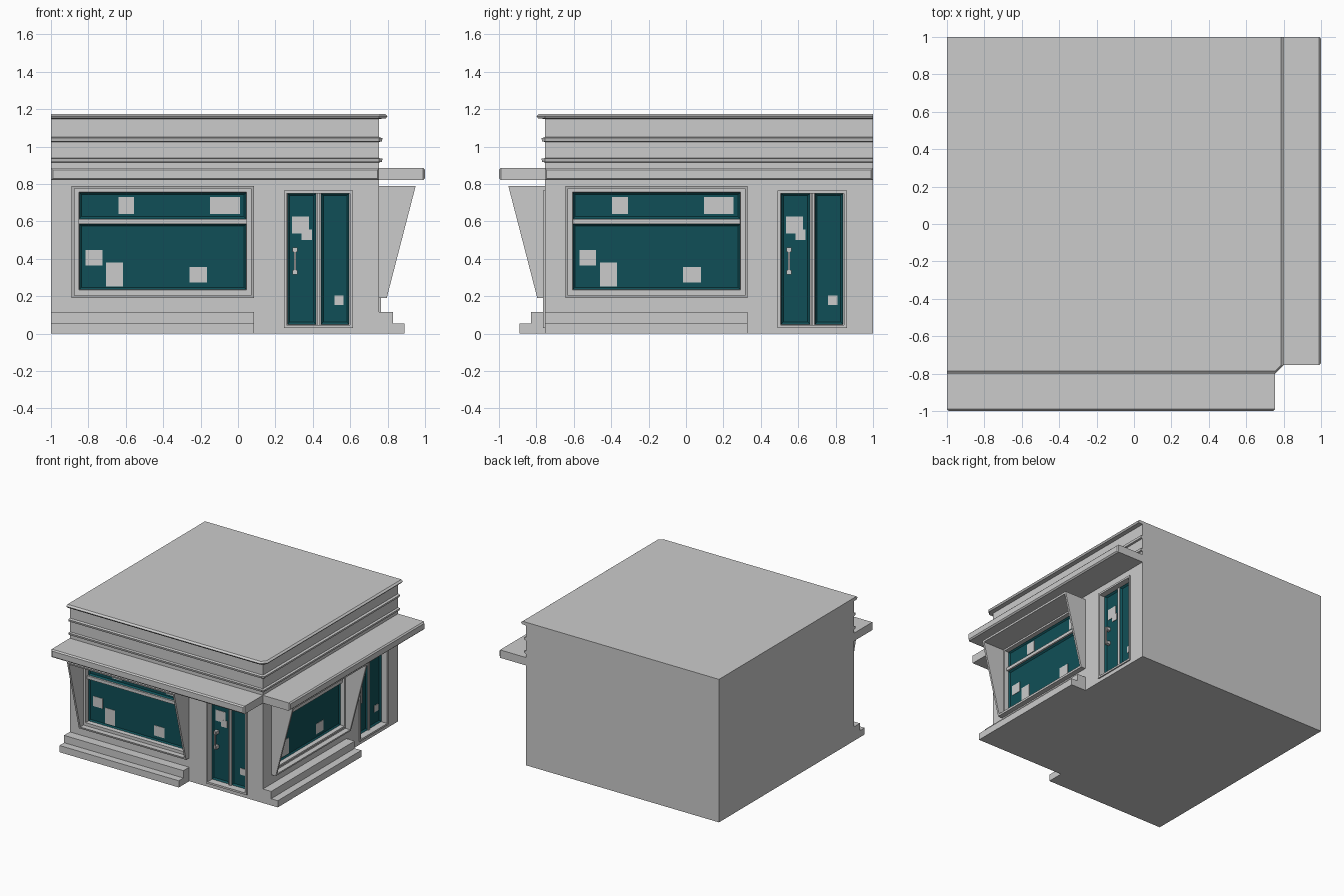
import bpy, bmesh
from math import radians
from mathutils import Matrix

if "Cube" in bpy.data.objects:
    bpy.data.objects.remove(bpy.data.objects["Cube"])

WALL = 0.755                      # distance of both shop fronts from the centre
TO_SIDE = Matrix.Translation((0, 1 - WALL, 0)) @ Matrix.Rotation(radians(90), 4, "Z")


def material(name, rgb):
    m = bpy.data.materials.new(name)
    m.use_nodes = True
    color = (*rgb, 1)
    m.diffuse_color = color
    m.node_tree.nodes["Principled BSDF"].inputs["Base Color"].default_value = color
    return m


GREY = material("light_grey_plaster", (0.6, 0.6, 0.6))
TEAL = material("dark_teal_glass", (0.005, 0.078, 0.095))


def link(name, bm, mat):
    bmesh.ops.remove_doubles(bm, verts=bm.verts, dist=0.0001)
    mesh = bpy.data.meshes.new(name)
    bm.to_mesh(mesh)
    bm.free()
    mesh.materials.append(mat)
    obj = bpy.data.objects.new(name, mesh)
    bpy.context.collection.objects.link(obj)
    return obj


def loft(rings, cap_start=False, cap_end=True):
    """Skin a stack of point rings into a surface."""
    bm = bmesh.new()
    loops = [[bm.verts.new(p) for p in ring] for ring in rings]
    for a, b in zip(loops, loops[1:]):
        for i in range(len(a)):
            j = (i + 1) % len(a)
            bm.faces.new((a[i], a[j], b[j], b[i]))
    if cap_start:
        bm.faces.new(loops[0][::-1])
    if cap_end:
        bm.faces.new(loops[-1])
    return bm


def facade(name, rect, steps, mat=GREY, cap=True, both=True):
    """Nested rectangles (inset, depth) on the front wall, repeated on the side wall.
    Depth may be a function of height."""
    u0, u1, z0, z1 = rect
    rings = []
    for inset, d in steps:
        depth = d if callable(d) else (lambda z, d=d: d)
        a, b, c, e = u0 + inset, u1 - inset, z0 + inset, z1 - inset
        rings.append([(u, -WALL - depth(z), z) for u, z in ((a, c), (b, c), (b, e), (a, e))])
    obj = link("front_" + name, loft(rings, cap_start=cap, cap_end=cap), mat)
    if both:
        side = bpy.data.objects.new("side_" + name, obj.data)
        side.matrix_world = TO_SIDE
        bpy.context.collection.objects.link(side)
    return obj


def block(name, rect, d0, d1, mat=GREY):
    return facade(name, rect, [(0, d0), (0, d1)], mat)


def plan(offset, z):
    """Building outline with the two shop fronts pushed out and the corner clipped."""
    w = WALL + offset
    return [(-1, -w, z), (WALL, -w, z), (w, -WALL, z), (w, 1, z), (-1, 1, z)]


# Main walls, with openings cut for windows and doors
body = link("walls", loft([plan(0, 0), plan(0, 0.9)], True, True), GREY)
cutters = []
for label, rect, deep in (("window", (-0.855, 0.05, 0.23, 0.76), 0.06),
                          ("door", (0.255, 0.605, 0.04, 0.76), 0.08)):
    block(label + "_cutter", rect, -deep, 0.05)
    cutters += [bpy.data.objects[s + label + "_cutter"] for s in ("front_", "side_")]
bpy.context.view_layer.update()
bpy.context.view_layer.objects.active = body
for cutter in cutters:
    mod = body.modifiers.new("opening", "BOOLEAN")
    mod.operation, mod.solver, mod.object = "DIFFERENCE", "EXACT", cutter
    bpy.ops.object.modifier_apply(modifier=mod.name)
for cutter in cutters:
    bpy.data.objects.remove(cutter)

# Parapet with two moulded bands and a cornice
profile = [(0, 0.9), (0, 0.915), (0.014, 0.918), (0.018, 0.935), (0, 0.938),
           (0, 1.025), (0.014, 1.028), (0.018, 1.045), (0, 1.05),
           (0, 1.148), (0.035, 1.15), (0.045, 1.163), (0.03, 1.175)]
link("parapet", loft([plan(d, z) for d, z in profile]), GREY)

# Canopy and entrance steps
facade("canopy", (-1, WALL, 0.82, 0.885), [(0, 0), (0, 0.235), (0.01, 0.245)])
block("lower_step", (-1, 0.085, 0, 0.055), 0, 0.135)
block("upper_step", (-1, 0.085, 0.055, 0.115), 0, 0.075)


# Tapered hood around the shop window
def taper(z):
    return 0.04 + 0.155 * (z - 0.19) / 0.6


facade("window_hood", (-0.89, 0.085, 0.19, 0.79),
       [(0, 0), (0, taper), (0.015, taper), (0.015, 0)], cap=False)

# Shop window: frame, transom and panes
facade("window_frame", (-0.865, 0.06, 0.22, 0.77),
       [(0, 0), (0, 0.008), (0.014, 0.008), (0.018, -0.045)], cap=False)
block("window_transom", (-0.85, 0.045, 0.587, 0.613), -0.045, -0.01)
PANE = [(0, 0), (0.012, -0.012)]


def pane(name, rect, depth):
    facade(name, rect, [(0, depth - 0.02)] + [(i, depth + d) for i, d in PANE], TEAL)


pane("upper_pane", (-0.85, 0.045, 0.613, 0.755), -0.025)
pane("lower_pane", (-0.85, 0.045, 0.235, 0.587), -0.025)

# Double door: casing, backing, stile, glass
facade("door_casing", (0.245, 0.615, 0.03, 0.765),
       [(0, 0), (0, 0.01), (0.015, 0.01), (0.015, -0.06)], cap=False)
block("door_backing", (0.25, 0.61, 0.035, 0.76), -0.07, -0.055)
for label, u in (("left", 0.418), ("right", 0.432)):
    block(label + "_door_stile", (u, u + 0.011, 0.045, 0.75), -0.055, -0.035)
pane("right_door_glass", (0.264, 0.417, 0.05, 0.75), -0.04)
pane("left_door_glass", (0.444, 0.594, 0.05, 0.75), -0.04)

# Door handle
block("handle_bar", (0.3, 0.311, 0.315, 0.46), -0.025, -0.013)
for label, z in (("lower", 0.315), ("upper", 0.435)):
    block(label + "_handle_mount", (0.292, 0.319, z, z + 0.025), -0.055, -0.02)

# Paper notices stuck to the glass
notices = [(-0.64, -0.555, 0.64, 0.73), (-0.15, 0.01, 0.64, 0.73),
           (-0.815, -0.725, 0.365, 0.447), (-0.705, -0.615, 0.252, 0.38),
           (-0.26, -0.165, 0.272, 0.356)]
for i, rect in enumerate(notices):
    block(f"window_notice_{i + 1}", rect, -0.037, -0.034)
for i, rect in enumerate([(0.29, 0.38, 0.535, 0.625), (0.34, 0.395, 0.5, 0.556),
                          (0.515, 0.565, 0.152, 0.205)]):
    block(f"door_notice_{i + 1}", rect, -0.052, -0.049 + 0.001 * i)
